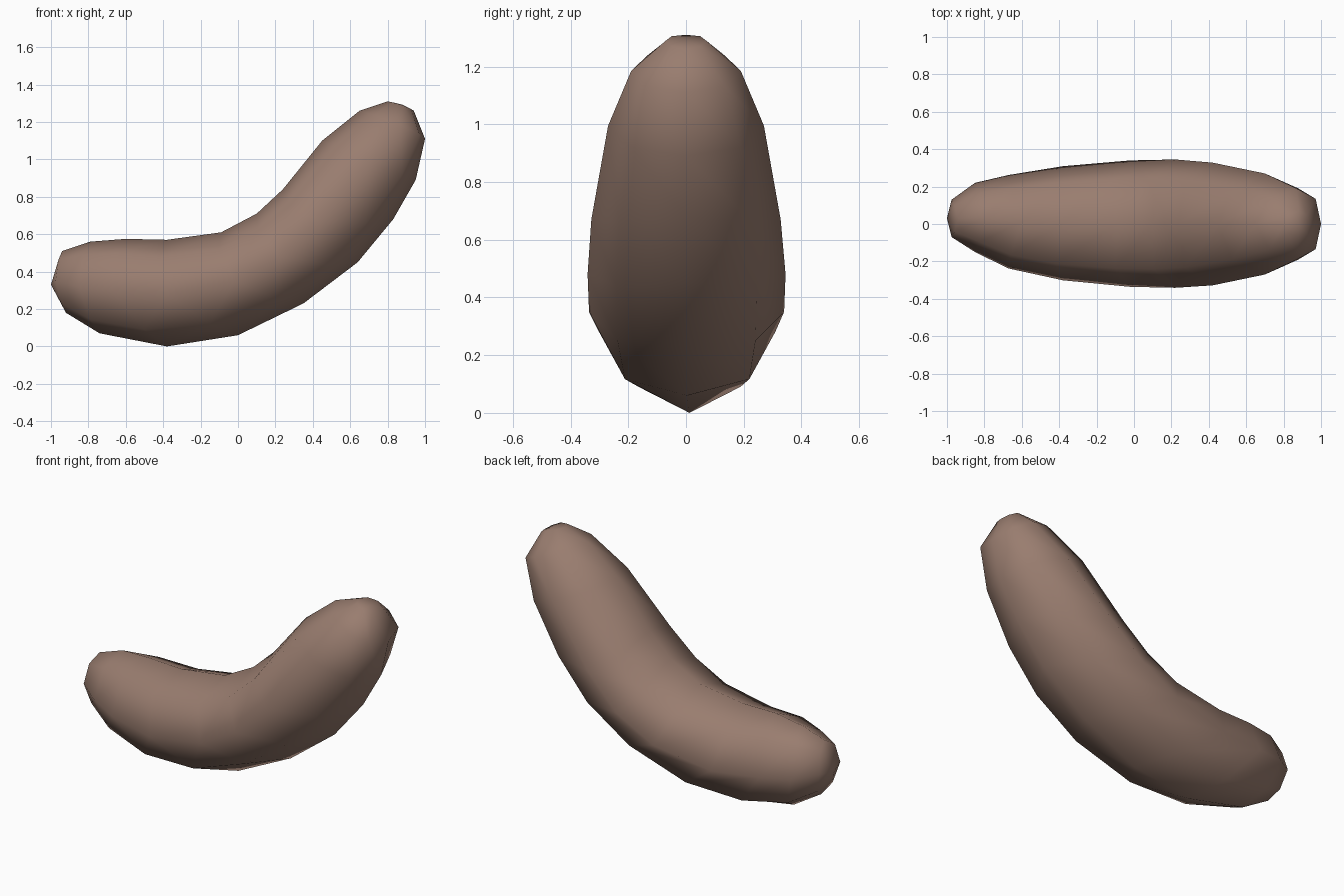
import bpy, bmesh, math
from mathutils import Vector

if "Cube" in bpy.data.objects:
    bpy.data.objects.remove(bpy.data.objects["Cube"])

SIDES = 8
# per ring: top (x, z), bottom (x, z), side (x, z), half width, y shift
RINGS = [
    ((-.94, .51), (-.92, .18), (-.975, .35), .10, .03),
    ((-.79, .56), (-.74, .07), (-.85, .32), .185, .035),
    ((-.60, .575), (-.38, .0), (-.67, .30), .25, .012),
    ((-.38, .57), (0, .06), (-.38, .28), .305, .004),
    ((-.09, .61), (.35, .23), (-.02, .35), .338, .002),
    ((.10, .71), (.64, .45), (.22, .48), .343, .002),
    ((.24, .84), (.83, .68), (.42, .67), .328, 0),
    ((.45, 1.10), (.95, .89), (.70, .995), .27, 0),
    ((.65, 1.26), (1.0, 1.11), (.87, 1.185), .19, 0),
    ((.80, 1.31), (.94, 1.26), (.88, 1.29), .07, 0),
]

bm = bmesh.new()


def ring(top, bottom, side, width, shift):
    """Closed cross-section, bowed along the body so it passes through the side points."""
    top, bottom, side = Vector(top), Vector(bottom), Vector(side)
    mid = (top + bottom) / 2
    verts = []
    for i in range(SIDES):
        a = math.tau * i / SIDES
        p = mid + (top - mid) * math.cos(a) + (side - mid) * math.sin(a) ** 2
        verts.append(bm.verts.new((p.x, width * math.sin(a) + shift, p.y)))
    return verts


# body skin
loops = [ring(*r) for r in RINGS]
for a, b in zip(loops, loops[1:]):
    for i in range(SIDES):
        j = (i + 1) % SIDES
        bm.faces.new((a[i], a[j], b[j], b[i]))

# rounded ends
for loop, tip in ((loops[0], (-1, .03, .33)), (loops[-1], (.88, 0, 1.292))):
    v = bm.verts.new(tip)
    for i in range(SIDES):
        bm.faces.new((loop[i], loop[(i + 1) % SIDES], v))

bmesh.ops.recalc_face_normals(bm, faces=bm.faces)
for f in bm.faces:
    f.smooth = True
mesh = bpy.data.meshes.new("sausage")
bm.to_mesh(mesh)
bm.free()

mat = bpy.data.materials.new("brown")
mat.diffuse_color = (.32, .205, .16, 1)
mat.use_nodes = True
mat.node_tree.nodes["Principled BSDF"].inputs["Base Color"].default_value = mat.diffuse_color
mesh.materials.append(mat)
bpy.context.collection.objects.link(bpy.data.objects.new("sausage", mesh))
